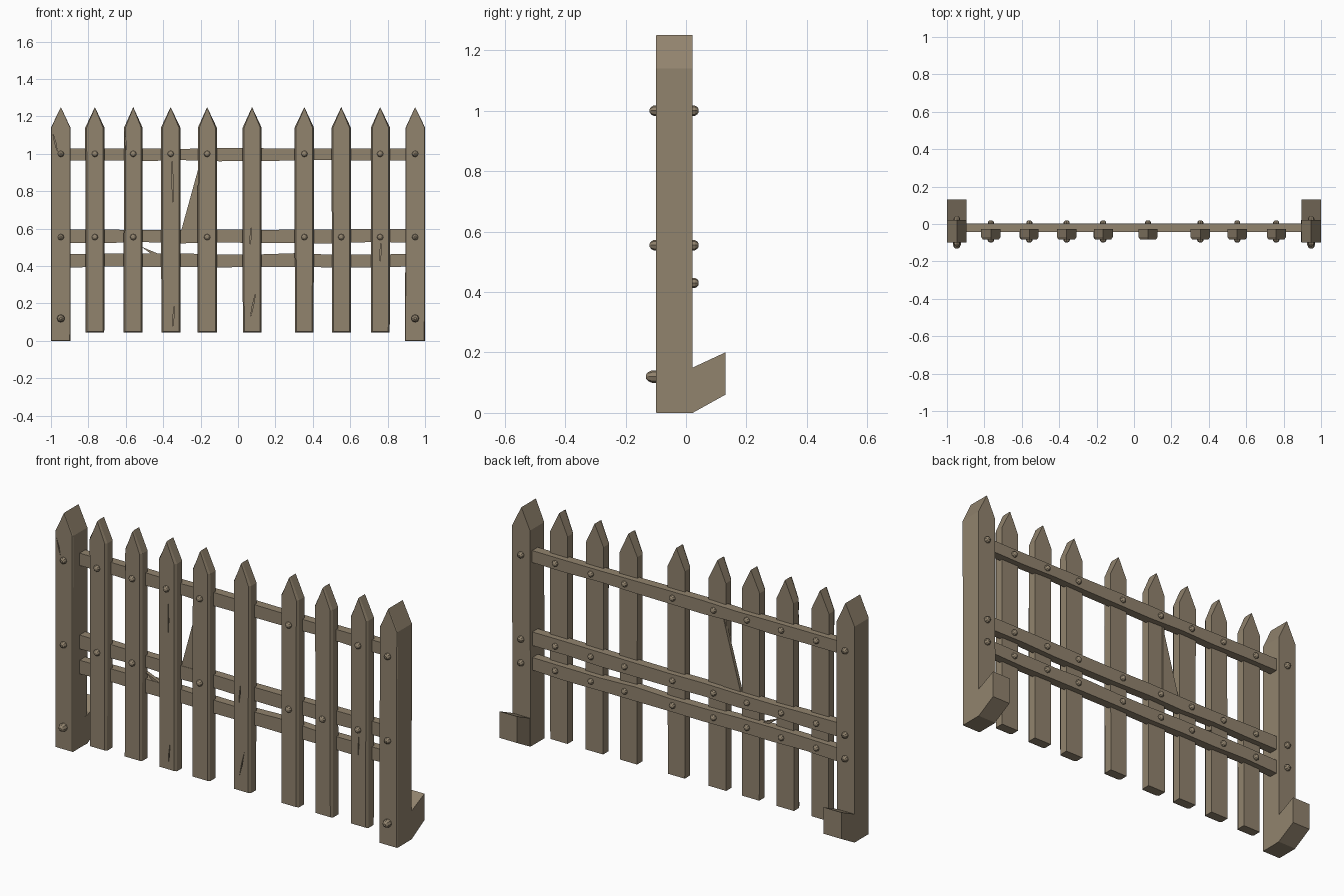
import bpy, bmesh, math, random
from mathutils import Matrix

if "Cube" in bpy.data.objects:
    bpy.data.objects.remove(bpy.data.objects["Cube"])

random.seed(4)
wood = bpy.data.materials.new("weathered_wood")
wood.diffuse_color = (0.285, 0.228, 0.155, 1)
wood.use_nodes = True
wood.node_tree.nodes["Principled BSDF"].inputs["Base Color"].default_value = wood.diffuse_color


def finish(bm, name):
    bmesh.ops.recalc_face_normals(bm, faces=bm.faces)
    me = bpy.data.meshes.new(name)
    bm.to_mesh(me)
    bm.free()
    ob = bpy.data.objects.new(name, me)
    bpy.context.collection.objects.link(ob)
    me.materials.append(wood)
    return ob


def loft(name, rings):
    """Closed solid through rings that all have the same number of points."""
    bm = bmesh.new()
    loops = [[bm.verts.new(p) for p in r] for r in rings]
    n = len(loops[0])
    for a, b in zip(loops, loops[1:]):
        for i in range(n):
            j = (i + 1) % n
            bm.faces.new((a[i], a[j], b[j], b[i]))
    bm.faces.new(loops[0])
    bm.faces.new(loops[-1][::-1])
    return finish(bm, name)


def pointed_board(name, x, w, z0, z1, y0, y1, c):
    """Pointed board with a worn, chamfered front edge."""
    jit = [random.uniform(-0.002, 0.002) for _ in range(4)]

    def ring(y, d):
        h = w / 2 - d
        return [(x - h + jit[0], y, z0 + d * .5), (x + h + jit[1], y, z0 + d * .5),
                (x + h + jit[2], y, z1 - 0.11), (x, y, z1 - d * .3),
                (x - h + jit[3], y, z1 - 0.11)]
    return loft(name, [ring(y1, 0), ring(y0 + c * 1.5, 0), ring(y0, c)])


def nail(name, x, y, z, side, r=0.017, h=0.02):
    """Low domed nail head; side -1 faces the front, +1 the back."""
    rings = []
    for d, s in ((-0.004, 1), (h * .35, 1), (h * .75, .75), (h, .35)):
        rings.append([(x + r * s * math.cos(a * math.pi / 4), y + side * d,
                       z + r * s * math.sin(a * math.pi / 4)) for a in range(8)])
    return loft(name, rings)


def carve(ob, x, z0, z1, y, lean):
    """Cut a thin crack into the front of a board."""
    zm = (z0 + z1) / 2
    pts = [(x, z0), (x + lean / 2 + .003, zm), (x + lean, z1), (x + lean / 2 - .003, zm)]
    cut = loft("crack_cutter", [[(px, yy, pz) for px, pz in pts] for yy in (y - .02, y + .012)])
    cut.hide_render = True
    cut.hide_set(True)
    m = ob.modifiers.new("crack", 'BOOLEAN')
    m.operation = 'DIFFERENCE'
    m.object = cut
    m.solver = 'EXACT'


# End posts with angled feet behind
posts = []
for s, tag in ((-1, "left"), (1, "right")):
    x = s * 0.947
    posts.append(pointed_board(tag + "_post", x, 0.104, 0, 1.25, -0.10, 0.022, 0.003))
    prof = [(0.0, 0.0), (0.022, 0.0), (0.13, 0.06), (0.13, 0.20), (0.022, 0.15), (0.0, 0.15)]
    loft(tag + "_foot", [[(x + d, y, z) for y, z in prof] for d in (-0.0515, 0.0515)])
    for z in (1.0, 0.555):
        nail(tag + "_post_nail", x, -0.10, z, -1)
    nail(tag + "_post_large_nail", x, -0.10, 0.12, -1, 0.021, 0.032)
    for z in (1.0, 0.555, 0.43):
        nail(tag + "_post_back_nail", x, 0.022, z, 1)

# Pickets
xs = [-0.765, -0.56, -0.36, -0.165, 0.075, 0.355, 0.552, 0.76]
pickets = [pointed_board("picket", x, 0.102, 0.045, 1.25, -0.082, -0.026, 0.008) for x in xs]

# Front nails, with some missing
for i, x in enumerate(xs):
    if i not in (4, 6):
        nail("picket_nail", x, -0.082, 1.0, -1, 0.017, 0.017)
    if i not in (2, 4):
        nail("picket_nail", x, -0.082, 0.555, -1, 0.017, 0.017)

# Rails, slightly uneven along their length
for z, h in ((0.997, 0.066), (0.56, 0.07), (0.43, 0.07)):
    rings = []
    for k in range(10):
        x = -0.9 + 0.2 * k
        a, b = (random.uniform(-0.004, 0.004) for _ in range(2))
        rings.append([(x, -0.042, z - h / 2 + a), (x, 0.004, z - h / 2 + a),
                      (x, 0.004, z + h / 2 + b), (x, -0.042, z + h / 2 + b)])
    loft("rail", rings)
    for x in xs:
        nail("rail_back_nail", x, 0.004, z, 1, 0.016, 0.016)

# Splinters beside the broken picket and above the low rail
for tri in ([(-0.20, 0.965), (-0.305, 0.585), (-0.20, 0.585)],
            [(-0.52, 0.505), (-0.40, 0.455), (-0.45, 0.455)]):
    loft("splinter", [[(x, y, z) for x, z in tri] for y in (-0.04, -0.022)])

# Cracks
for i, dx, z0, z1, lean in ((2, 0.012, 0.72, 0.97, -0.004), (2, 0.01, 0.07, 0.19, 0.01),
                            (4, -0.01, 0.12, 0.26, 0.03), (4, -0.012, 0.5, 0.62, 0.01),
                            (7, 0.0, 0.42, 0.53, 0.004), (1, -0.04, 1.02, 1.12, -0.006)):
    carve(pickets[i], xs[i] + dx, z0, z1, -0.082, lean)
carve(posts[0], -0.965, 1.01, 1.11, -0.10, -0.025)
